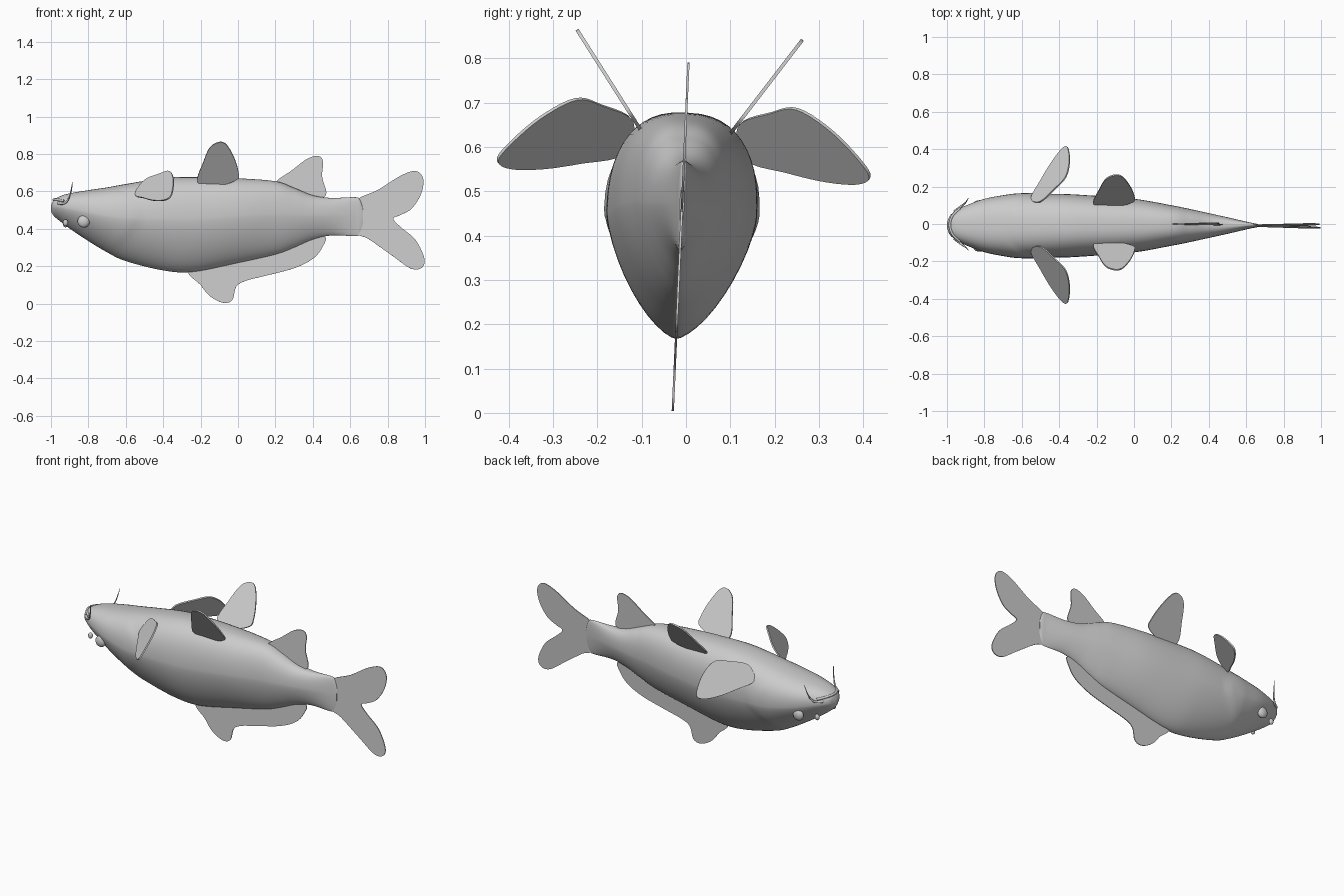
import bpy, bmesh, math
from mathutils import Vector, Matrix

old = bpy.data.objects.get("Cube")
if old:
    bpy.data.objects.remove(old)

GREY = (0.6, 0.6, 0.6, 1)
skin = bpy.data.materials.new("grey_skin")
skin.use_nodes = True
skin.diffuse_color = GREY
skin.node_tree.nodes["Principled BSDF"].inputs["Base Color"].default_value = GREY

# The whole fish leans slightly about its long axis
LEAN = Matrix.Translation((0, -0.03, 0)) @ Matrix.Rotation(-0.045, 4, "X")


def finish(bm, name, angle=40):
    bmesh.ops.recalc_face_normals(bm, faces=bm.faces)
    mesh = bpy.data.meshes.new(name)
    bm.transform(LEAN)
    bm.to_mesh(mesh)
    bm.free()
    obj = bpy.data.objects.new(name, mesh)
    bpy.context.collection.objects.link(obj)
    mesh.materials.append(skin)
    bpy.ops.object.select_all(action="DESELECT")
    obj.select_set(True)
    bpy.context.view_layer.objects.active = obj
    bpy.ops.object.shade_smooth_by_angle(angle=math.radians(angle))
    return obj


def spline(points, steps, closed=False):
    """Catmull-Rom curve through points of any size."""
    pts = [Vector(p) for p in points]
    n = len(pts)
    pick = (lambda i: pts[i % n]) if closed else (lambda i: pts[max(0, min(n - 1, i))])
    out = []
    for i in range(n if closed else n - 1):
        a, b, c, d = (pick(i + k) for k in (-1, 0, 1, 2))
        for s in range(steps):
            t = s / steps
            out.append(b + (c - a) * (t / 2) + (a * 2 - b * 5 + c * 4 - d) * (t * t / 2)
                       + (b * 3 - a - c * 3 + d) * (t ** 3 / 2))
    return out if closed else out + [pts[-1]]


def power(value, exponent):
    return math.copysign(abs(value) ** exponent, value)


# Body: x, half width, lower z, upper z
STATIONS = [
    (-1.0, 0.012, 0.495, 0.525), (-0.985, 0.05, 0.47, 0.555), (-0.95, 0.08, 0.44, 0.575),
    (-0.9, 0.105, 0.402, 0.59), (-0.8, 0.14, 0.335, 0.607), (-0.7, 0.158, 0.275, 0.622),
    (-0.6, 0.168, 0.228, 0.64), (-0.4, 0.17, 0.178, 0.672), (-0.24, 0.162, 0.17, 0.678),
    (0, 0.143, 0.218, 0.671), (0.2, 0.108, 0.263, 0.655), (0.3, 0.088, 0.3, 0.62),
    (0.4, 0.066, 0.343, 0.58), (0.5, 0.044, 0.365, 0.566), (0.62, 0.016, 0.362, 0.57),
    (0.65, 0.01, 0.372, 0.56), (0.668, 0.005, 0.42, 0.51),
]
SIDES = 48
bm = bmesh.new()
rings = []
for x, half, low, high in spline(STATIONS, 7):
    mid = low + (high - low) * 0.55
    ring = []
    for k in range(SIDES):
        angle = math.tau * k / SIDES
        c, s = math.cos(angle), math.sin(angle)
        expo = 2 / 2.5 if s > 0 else 2 / 1.5
        # Raised gill cover ending in a swept crease
        edge = -0.52 - 0.17 * abs(s) ** 1.5
        swell = 0.035 * max(0, min(1, (edge - x) / 0.02)) * max(0, min(1, (x + 0.95) / 0.3))
        y = half * power(c, expo) * (1 + swell)
        z = mid + (high - mid if s > 0 else mid - low) * power(s, expo)
        ring.append(bm.verts.new((x, y, z)))
    rings.append(ring)
for a, b in zip(rings, rings[1:]):
    for k in range(SIDES):
        n = (k + 1) % SIDES
        bm.faces.new((a[k], a[n], b[n], b[k]))
bm.faces.new(rings[0])
bm.faces.new(rings[-1])
finish(bm, "body", 60)


def fin(name, outline, place, thickness=0.005):
    """Thin plate with a rounded outline; place maps outline points into space."""
    bm = bmesh.new()
    face = bm.faces.new([bm.verts.new(place(*p)) for p in spline(outline, 5, True)])
    bm.normal_update()
    shift = face.normal * thickness
    bmesh.ops.translate(bm, verts=bm.verts, vec=-shift / 2)
    top = bmesh.ops.extrude_face_region(bm, geom=[face], use_keep_orig=True)
    bmesh.ops.translate(bm, vec=shift, verts=[v for v in top["geom"] if isinstance(v, bmesh.types.BMVert)])
    bmesh.ops.triangulate(bm, faces=[f for f in bm.faces if len(f.verts) > 4])
    finish(bm, name)


# Fins on the centre plane
def upright(x, z):
    return (x, 0, z)


fin("tail_fin", [
    (0.62, 0.54), (0.75, 0.61), (0.87, 0.685), (0.95, 0.71), (0.99, 0.67), (0.98, 0.59),
    (0.93, 0.51), (0.87, 0.475), (0.83, 0.455), (0.87, 0.41), (0.95, 0.34), (0.997, 0.24),
    (0.98, 0.19), (0.92, 0.19), (0.82, 0.26), (0.7, 0.345), (0.62, 0.39)], upright)
fin("dorsal_fin", [
    (-0.26, 0.185), (-0.2, 0.1), (-0.15, 0.04), (-0.08, 0.005), (-0.03, 0.02), (-0.01, 0.09),
    (0.04, 0.122), (0.15, 0.15), (0.3, 0.19), (0.4, 0.24), (0.45, 0.3), (0.46, 0.36),
    (0.3, 0.34), (0, 0.26)], upright)
fin("anal_fin", [
    (0.2, 0.645), (0.29, 0.715), (0.37, 0.775), (0.43, 0.79), (0.455, 0.76), (0.45, 0.68),
    (0.47, 0.58), (0.38, 0.56), (0.28, 0.6)], upright)

PECTORAL = [
    (-0.55, 0.14), (-0.5, 0.235), (-0.45, 0.32), (-0.4, 0.39), (-0.365, 0.42), (-0.35, 0.4),
    (-0.345, 0.33), (-0.365, 0.25), (-0.42, 0.19), (-0.5, 0.12)]
PELVIC = [
    (-0.215, 0.645), (-0.185, 0.75), (-0.15, 0.825), (-0.1, 0.853), (-0.06, 0.838),
    (-0.02, 0.77), (0.002, 0.7), (-0.005, 0.66), (-0.1, 0.63)]


def tube(name, path, radius, tip):
    """Round strand along a path, narrowing from radius to tip."""
    pts = spline(path, 6)
    bm = bmesh.new()
    rings = []
    for i, p in enumerate(pts):
        way = (pts[min(i + 1, len(pts) - 1)] - pts[max(i - 1, 0)]).normalized()
        turn = way.to_track_quat("Z", "Y")
        r = radius + (tip - radius) * i / (len(pts) - 1)
        rings.append([bm.verts.new(p + turn @ Vector((r * math.cos(a), r * math.sin(a), 0)))
                      for a in (math.tau * k / 8 for k in range(8))])
    for a, b in zip(rings, rings[1:]):
        for k in range(8):
            bm.faces.new((a[k], a[k - 1], b[k - 1], b[k]))
    bm.faces.new(rings[0])
    bm.faces.new(rings[-1])
    finish(bm, name, 60)


def ball(name, centre, scale):
    bm = bmesh.new()
    bmesh.ops.create_uvsphere(bm, u_segments=20, v_segments=12, radius=1)
    bmesh.ops.scale(bm, vec=scale, verts=bm.verts)
    bmesh.ops.translate(bm, vec=centre, verts=bm.verts)
    finish(bm, name, 60)


# Paired parts on both flanks
for side, m in (("left", 1), ("right", -1)):
    fin(side + "_pectoral_fin", PECTORAL,
        lambda x, y: (x, m * y, 0.57 + 1.157 * (x + 0.55) - 0.87 * (y - 0.15)), 0.008)
    fin(side + "_pelvic_fin", PELVIC,
        lambda x, z: (x, m * (0.105 + 0.7 * (z - 0.64)), z), 0.008)
    ball(side + "_eye", (-0.825, m * 0.118, 0.435), (0.033, 0.02, 0.033))
    ball(side + "_nostril", (-0.922, m * 0.078, 0.43), (0.014, 0.012, 0.018))
    tube(side + "_barbel", [(-0.96, m * 0.07, 0.535), (-0.925, m * 0.1, 0.535),
                            (-0.9, m * 0.12, 0.57), (-0.885, m * 0.14, 0.645)], 0.009, 0.001)

# Lip ridge around the mouth
tube("lip", [(-0.93, -0.088, 0.545), (-0.97, -0.05, 0.555), (-0.985, 0, 0.556),
             (-0.97, 0.05, 0.555), (-0.93, 0.088, 0.545)], 0.007, 0.007)
